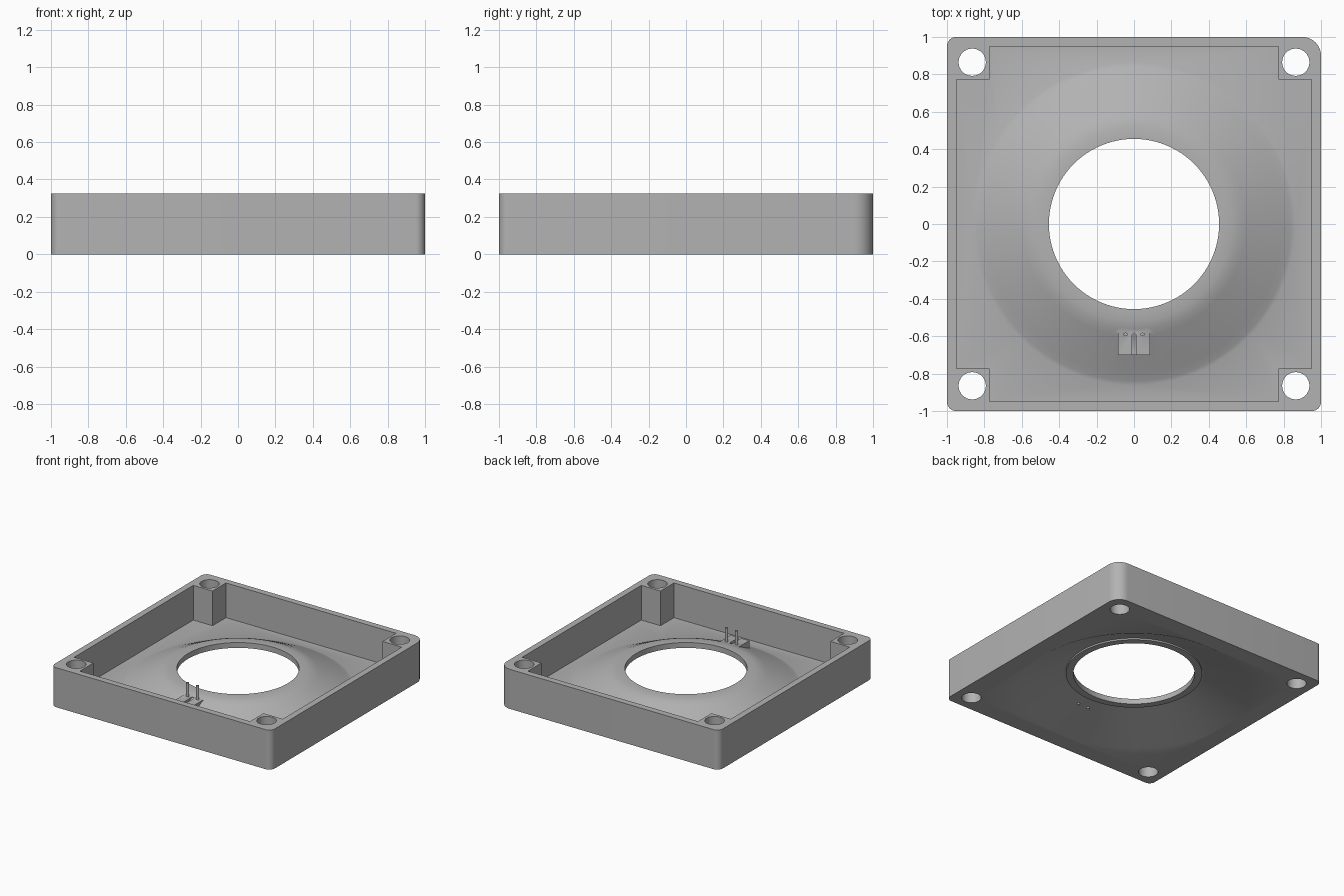
import bpy, bmesh, math

if "Cube" in bpy.data.objects:
    bpy.data.objects.remove(bpy.data.objects["Cube"])

grey = bpy.data.materials.new("plain grey")
grey.diffuse_color = (0.45, 0.45, 0.45, 1)
grey.use_nodes = True
grey.node_tree.nodes["Principled BSDF"].inputs["Base Color"].default_value = grey.diffuse_color


def make_object(name, bm):
    bmesh.ops.recalc_face_normals(bm, faces=bm.faces)
    mesh = bpy.data.meshes.new(name)
    bm.to_mesh(mesh)
    bm.free()
    ob = bpy.data.objects.new(name, mesh)
    ob.data.materials.append(grey)
    bpy.context.collection.objects.link(ob)
    return ob


def prism(name, outline, z0, z1):
    """Extrude a closed xy outline from z0 to z1."""
    bm = bmesh.new()
    face = bm.faces.new([bm.verts.new((x, y, z0)) for x, y in outline])
    top = bmesh.ops.extrude_face_region(bm, geom=[face])["geom"]
    for v in top:
        if isinstance(v, bmesh.types.BMVert):
            v.co.z = z1
    return make_object(name, bm)


def lathe(name, profile, steps=96):
    """Revolve an (r, z) profile that starts and ends on the axis."""
    bm = bmesh.new()
    verts = [bm.verts.new((r, 0, z)) for r, z in profile]
    edges = [bm.edges.new(p) for p in zip(verts, verts[1:])]
    bmesh.ops.spin(bm, geom=verts + edges, cent=(0, 0, 0), axis=(0, 0, 1),
                   angle=math.tau, steps=steps)
    bmesh.ops.remove_doubles(bm, verts=bm.verts, dist=1e-5)
    return make_object(name, bm)


def circle(cx, cy, r, n=32, ry=None):
    ry = ry or r
    return [(cx + r * math.cos(math.tau * i / n),
             cy + ry * math.sin(math.tau * i / n)) for i in range(n)]


def rectangle(x0, x1, y0, y1):
    return [(x0, y0), (x1, y0), (x1, y1), (x0, y1)]


def combine(target, tool, operation):
    mod = target.modifiers.new("combine", "BOOLEAN")
    mod.object, mod.operation, mod.solver = tool, operation, "EXACT"
    bpy.context.view_layer.objects.active = target
    bpy.ops.object.modifier_apply(modifier=mod.name)
    bpy.data.objects.remove(tool)


def smooth(ob):
    bpy.ops.object.select_all(action="DESELECT")
    ob.select_set(True)
    bpy.context.view_layer.objects.active = ob
    bpy.ops.object.shade_smooth_by_angle(angle=math.radians(30))


HEIGHT, FLOOR, HOLE = 0.325, 0.04, 0.455

# Square housing with rounded corners, one of them rounder
outline = []
for k, (sx, sy, r) in enumerate([(1, 1, 0.1), (-1, 1, 0.05),
                                 (-1, -1, 0.05), (1, -1, 0.05)]):
    for i in range(11):
        a = math.pi / 2 * (k + i / 10)
        outline.append((sx * (1 - r) + r * math.cos(a),
                        sy * (1 - r) + r * math.sin(a)))
housing = prism("housing", outline, 0, HEIGHT)

# Cavity that leaves thin walls and a square post in each corner
w, p = 0.948, 0.773
cavity = prism("cavity", [(p, -w), (p, -p), (w, -p), (w, p), (p, p), (p, w),
                          (-p, w), (-p, p), (-w, p), (-w, -p), (-p, -p),
                          (-p, -w)], FLOOR, 0.5)
combine(housing, cavity, "DIFFERENCE")

# Raised funnel around the central opening
funnel = lathe("funnel", [(0, 0.02), (0.89, 0.02), (0.89, 0.03), (0.84, 0.048),
                          (0.8, 0.066), (0.6, 0.163), (0.56, 0.18),
                          (0.52, 0.189), (0.47, 0.192), (0, 0.192)])
combine(housing, funnel, "UNION")

# Connector block, with its keyway, standing on the funnel
block = prism("connector_block", rectangle(-0.085, 0.085, -0.7, -0.44),
              0.06, 0.175)
keyway = prism("keyway", [(-0.012, -0.75), (0.012, -0.75)] +
               [(0.012 * math.cos(t * math.pi / 6),
                 -0.59 + 0.012 * math.sin(t * math.pi / 6)) for t in range(7)],
               0.14, 0.3)
combine(block, keyway, "DIFFERENCE")
combine(housing, block, "UNION")

# Conical recess underneath, leaving a lip around the opening
recess = lathe("recess", [(0, -0.05), (0.962, -0.05), (0.53, 0.161),
                          (0.51, 0.161), (0.51, 0.148), (0, 0.148)])
combine(housing, recess, "DIFFERENCE")

# Central opening and four screw holes
combine(housing, prism("opening", circle(0, 0, HOLE, 96), -0.1, 0.5),
        "DIFFERENCE")
for sx in (-1, 1):
    for sy in (-1, 1):
        hole = prism("screw_hole", circle(sx * 0.865, sy * 0.865, 0.073),
                     -0.1, 0.5)
        combine(housing, hole, "DIFFERENCE")
smooth(housing)

# Two upright contact pins
for side, x in (("left", -0.046), ("right", 0.046)):
    pin = prism("contact_pin_" + side, circle(x, -0.59, 0.013, 16, 0.009),
                0.12, 0.29)
    smooth(pin)
